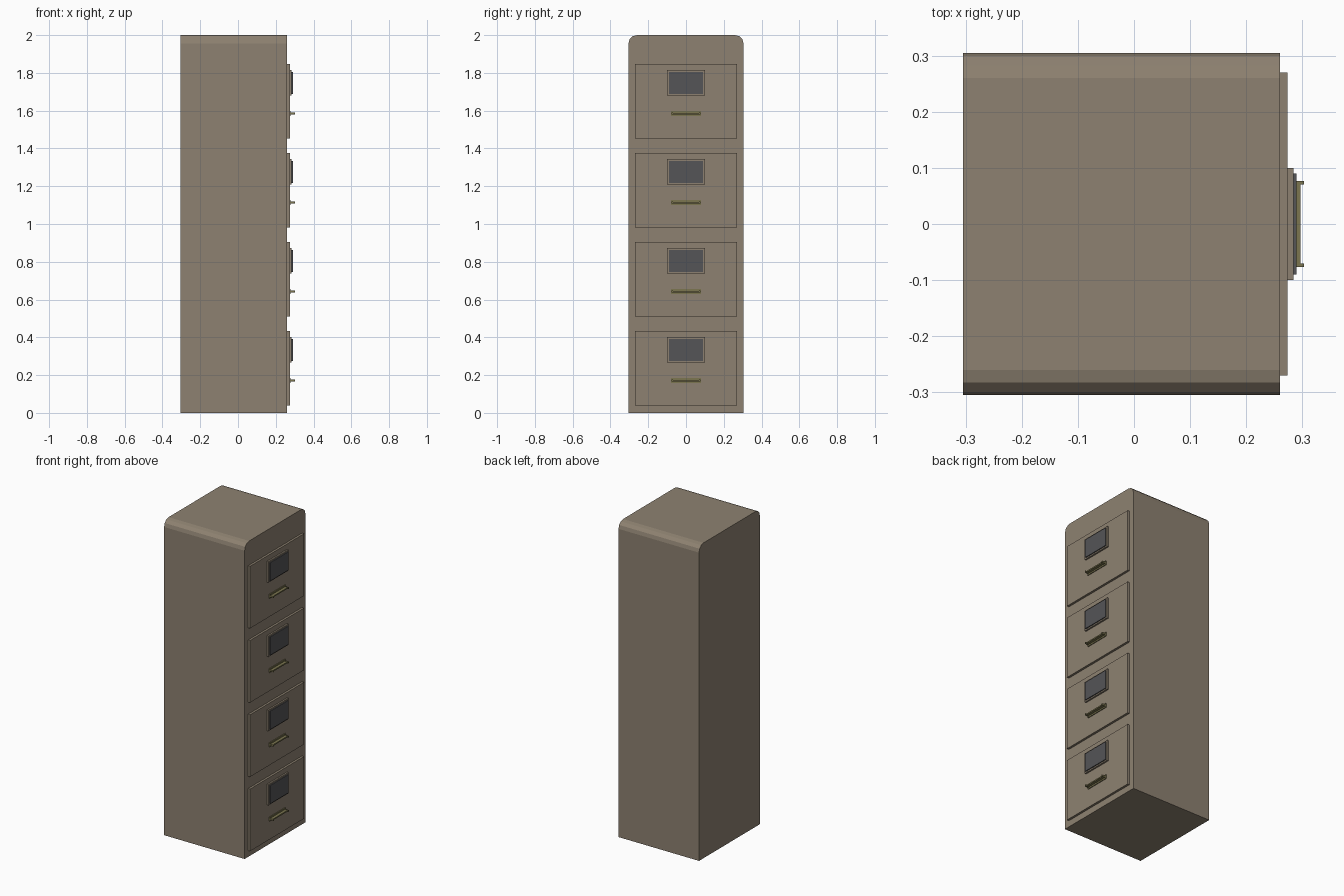
import bpy, bmesh, math

if "Cube" in bpy.data.objects:
    bpy.data.objects.remove(bpy.data.objects["Cube"])


def material(name, rgb):
    m = bpy.data.materials.new(name)
    m.diffuse_color = (*rgb, 1)
    m.use_nodes = True
    m.node_tree.nodes["Principled BSDF"].inputs["Base Color"].default_value = m.diffuse_color
    return m


PAINT = material("beige_paint", (0.27, 0.222, 0.165))
CARD = material("grey_card", (0.09, 0.09, 0.095))
BRASS = material("dull_brass", (0.2, 0.18, 0.08))


def finish(name, bm, mat):
    bmesh.ops.recalc_face_normals(bm, faces=bm.faces[:])
    me = bpy.data.meshes.new(name)
    bm.to_mesh(me)
    bm.free()
    me.materials.append(mat)
    ob = bpy.data.objects.new(name, me)
    bpy.context.collection.objects.link(ob)
    return ob


def prism(name, profile, x0, x1, mat):
    """Extrude a y-z outline along x."""
    bm = bmesh.new()
    face = bm.faces.new([bm.verts.new((x0, y, z)) for y, z in profile])
    ext = bmesh.ops.extrude_face_region(bm, geom=[face])["geom"]
    verts = [v for v in ext if isinstance(v, bmesh.types.BMVert)]
    bmesh.ops.translate(bm, verts=verts, vec=(x1 - x0, 0, 0))
    return finish(name, bm, mat)


def box(name, x0, x1, y0, y1, z0, z1, mat):
    return prism(name, [(y0, z0), (y1, z0), (y1, z1), (y0, z1)], x0, x1, mat)


# Cabinet shell with rounded top edges
R, W = 0.045, 0.305
arc = [(W - R + R * math.cos(a), 2 - R + R * math.sin(a))
       for a in (math.radians(30 * i) for i in range(4))]
outline = [(-W, 0), (W, 0)] + arc + [(-y, z) for y, z in reversed(arc)]
prism("cabinet_body", outline, -0.305, 0.26, PAINT)

# Four drawers, each with a label holder and a pull
for i in range(4):
    z, n = 0.04 + 0.471 * i, i + 1
    box(f"drawer_front_{n}", 0.255, 0.274, -0.27, 0.27, z, z + 0.394, PAINT)
    box(f"label_frame_{n}", 0.272, 0.284, -0.1, 0.1, z + 0.228, z + 0.361, PAINT)
    box(f"label_card_{n}", 0.282, 0.29, -0.09, 0.09, z + 0.236, z + 0.352, CARD)
    h = z + 0.131
    box(f"handle_plate_{n}", 0.272, 0.279, -0.08, 0.08, h - 0.013, h + 0.013, BRASS)
    box(f"handle_grip_{n}", 0.277, 0.297, -0.072, 0.072, h - 0.004, h + 0.004, BRASS)
    for s, side in ((-1, "left"), (1, "right")):
        y0, y1 = sorted((s * 0.07, s * 0.077))
        box(f"handle_end_{side}_{n}", 0.277, 0.303, y0, y1, h - 0.005, h + 0.005, BRASS)
